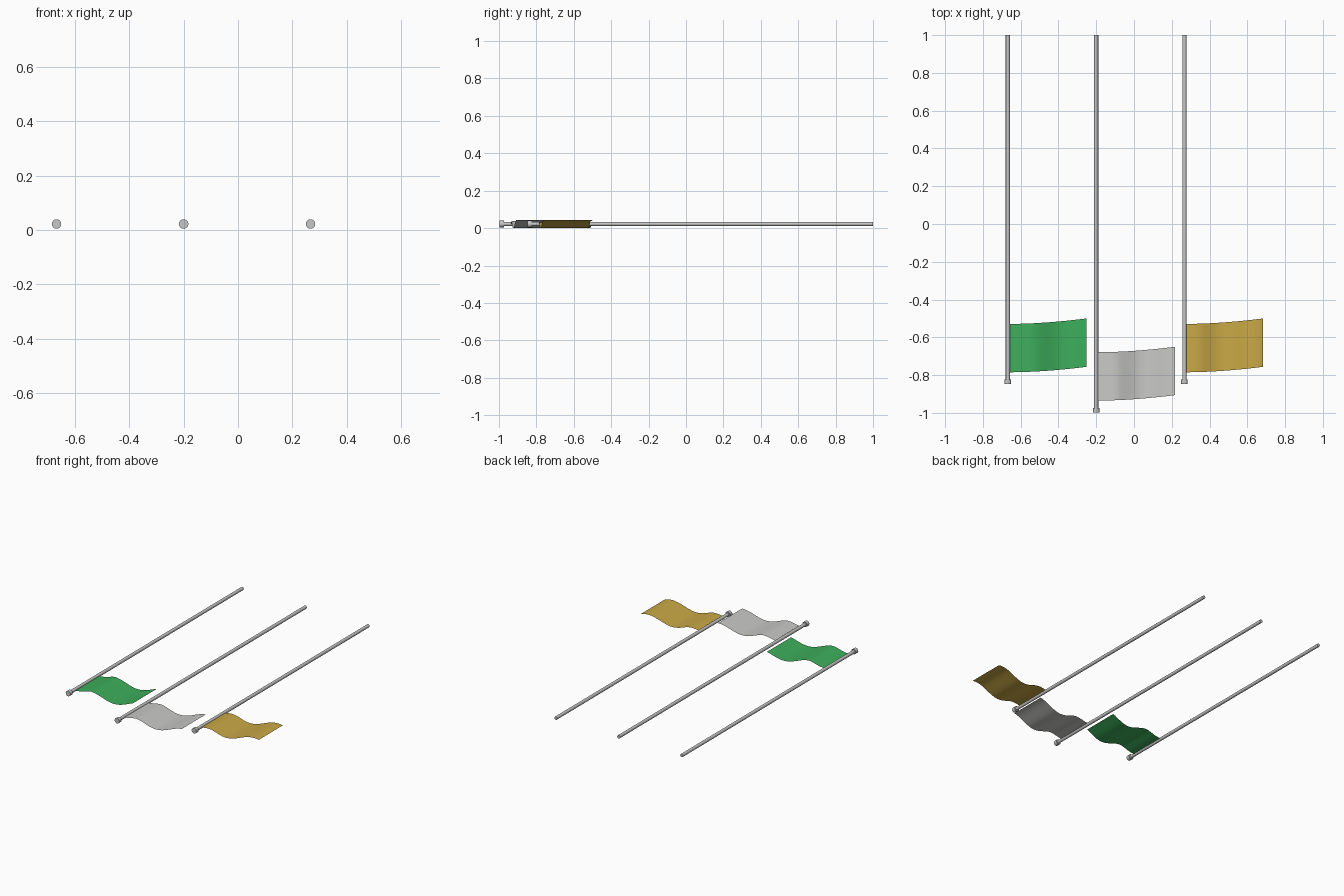
import bpy, bmesh, math

if "Cube" in bpy.data.objects:
    bpy.data.objects.remove(bpy.data.objects["Cube"])

Z = 0.022          # height of the pole axes
AMP = 0.022        # cloth wave height
WAVE = 0.36        # cloth wave length


def material(name, rgb):
    m = bpy.data.materials.new(name)
    m.diffuse_color = (*rgb, 1)
    m.use_nodes = True
    m.node_tree.nodes["Principled BSDF"].inputs["Base Color"].default_value = m.diffuse_color
    return m


silver = material("silver", (0.57, 0.57, 0.57))
green = material("green", (0.047, 0.423, 0.105))
white = material("off_white", (0.578, 0.578, 0.565))
gold = material("gold", (0.584, 0.392, 0.061))


def rod(name, x, y0, y1, radius, sides):
    """Cylinder lying along y."""
    bpy.ops.mesh.primitive_cylinder_add(
        vertices=sides, radius=radius, depth=y1 - y0,
        location=(x, (y0 + y1) / 2, Z), rotation=(math.pi / 2, 0, 0))
    ob = bpy.context.object
    ob.name = name
    ob.data.materials.append(silver)
    bpy.ops.object.shade_smooth_by_angle(angle=math.radians(40))


def cloth(name, x, tip, mat, trough):
    """Waving sheet from the pole outwards, swept back slightly at its free end."""
    bm = bmesh.new()
    n = 24
    rows = []
    for i in range(n + 1):
        t = i / n
        d = 0.008 + 0.409 * t
        wave = -math.cos((d - trough) / WAVE * math.tau)
        z = Z + AMP * min(1, d / 0.12) * wave
        back = 0.029 * t ** 1.8
        rows.append([bm.verts.new((x + d, tip + off + back, z)) for off in (0.06, 0.316)])
    for a, b in zip(rows, rows[1:]):
        bm.faces.new((a[0], b[0], b[1], a[1]))
    me = bpy.data.meshes.new(name)
    bm.to_mesh(me)
    bm.free()
    me.materials.append(mat)
    me.shade_smooth()
    bpy.context.collection.objects.link(bpy.data.objects.new(name, me))


# Three flags: pole, end cap and cloth
for label, x, tip, mat, trough in (
        ("left", -0.668, -0.845, green, 0.295),
        ("middle", -0.2, -0.995, white, 0.245),
        ("right", 0.267, -0.845, gold, 0.195)):
    rod(label + "_pole", x, tip + 0.01, 1.0, 0.011, 12)
    rod(label + "_pole_cap", x, tip - 0.003, tip + 0.022, 0.0175, 16)
    cloth(label + "_flag_cloth", x, tip, mat, trough)
